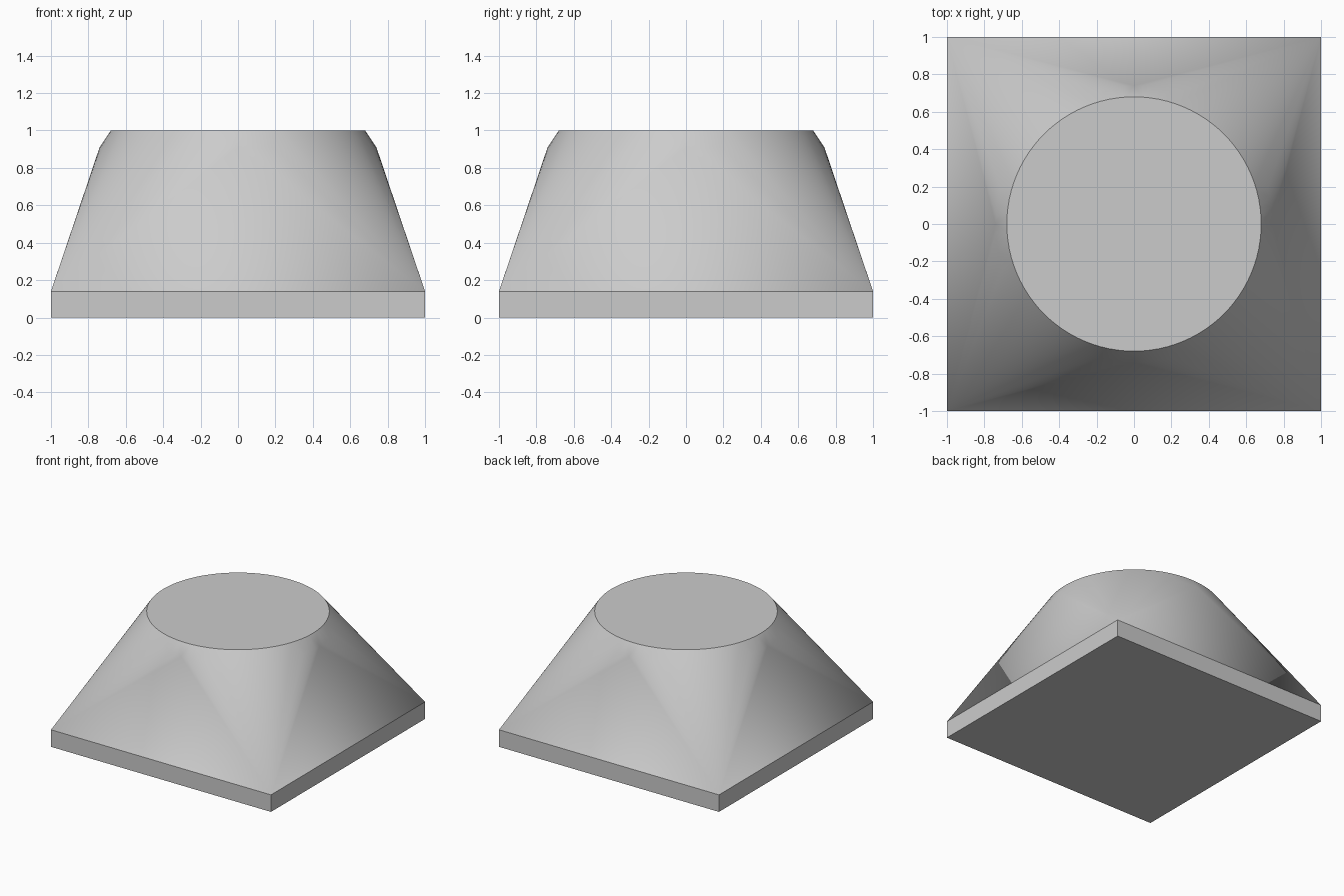
import bpy, bmesh
from math import cos, sin, pi, radians

cube = bpy.data.objects.get("Cube")
if cube:
    bpy.data.objects.remove(cube, do_unlink=True)

BASE_TOP = 0.14
SEGMENTS = 96

grey = bpy.data.materials.new("plain_grey")
grey.use_nodes = True
colour = (0.6, 0.6, 0.6, 1)
grey.diffuse_color = colour
grey.node_tree.nodes["Principled BSDF"].inputs["Base Color"].default_value = colour

bm = bmesh.new()


def ring(radius, z):
    for i in range(SEGMENTS):
        a = 2 * pi * i / SEGMENTS
        bm.verts.new((radius * cos(a), radius * sin(a), z))


# Square plinth corners and the round top with its bevelled shoulder
for z in (0, BASE_TOP):
    for x in (-1, 1):
        for y in (-1, 1):
            bm.verts.new((x, y, z))
ring(0.74, 0.91)
ring(0.68, 1)

# Stretch one skin from the square to the circle
hull = bmesh.ops.convex_hull(bm, input=bm.verts[:])
bmesh.ops.delete(bm, geom=[v for v in bm.verts if not v.link_faces], context='VERTS')
bmesh.ops.dissolve_limit(bm, angle_limit=radians(0.1), verts=bm.verts[:], edges=bm.edges[:])
bmesh.ops.recalc_face_normals(bm, faces=bm.faces[:])

mesh = bpy.data.meshes.new("square_to_round_body")
bm.to_mesh(mesh)
bm.free()
mesh.materials.append(grey)
body = bpy.data.objects.new("square_to_round_body", mesh)
bpy.context.collection.objects.link(body)

# Smooth the corner fans, keep the plinth and rim crisp
bpy.context.view_layer.objects.active = body
body.select_set(True)
bpy.ops.object.shade_smooth_by_angle(angle=radians(30))
for edge in mesh.edges:
    if all(abs(mesh.vertices[i].co.z - BASE_TOP) < 0.001 for i in edge.vertices):
        edge.use_edge_sharp = True
normals = body.modifiers.new("even_shading", 'WEIGHTED_NORMAL')
normals.keep_sharp = True
